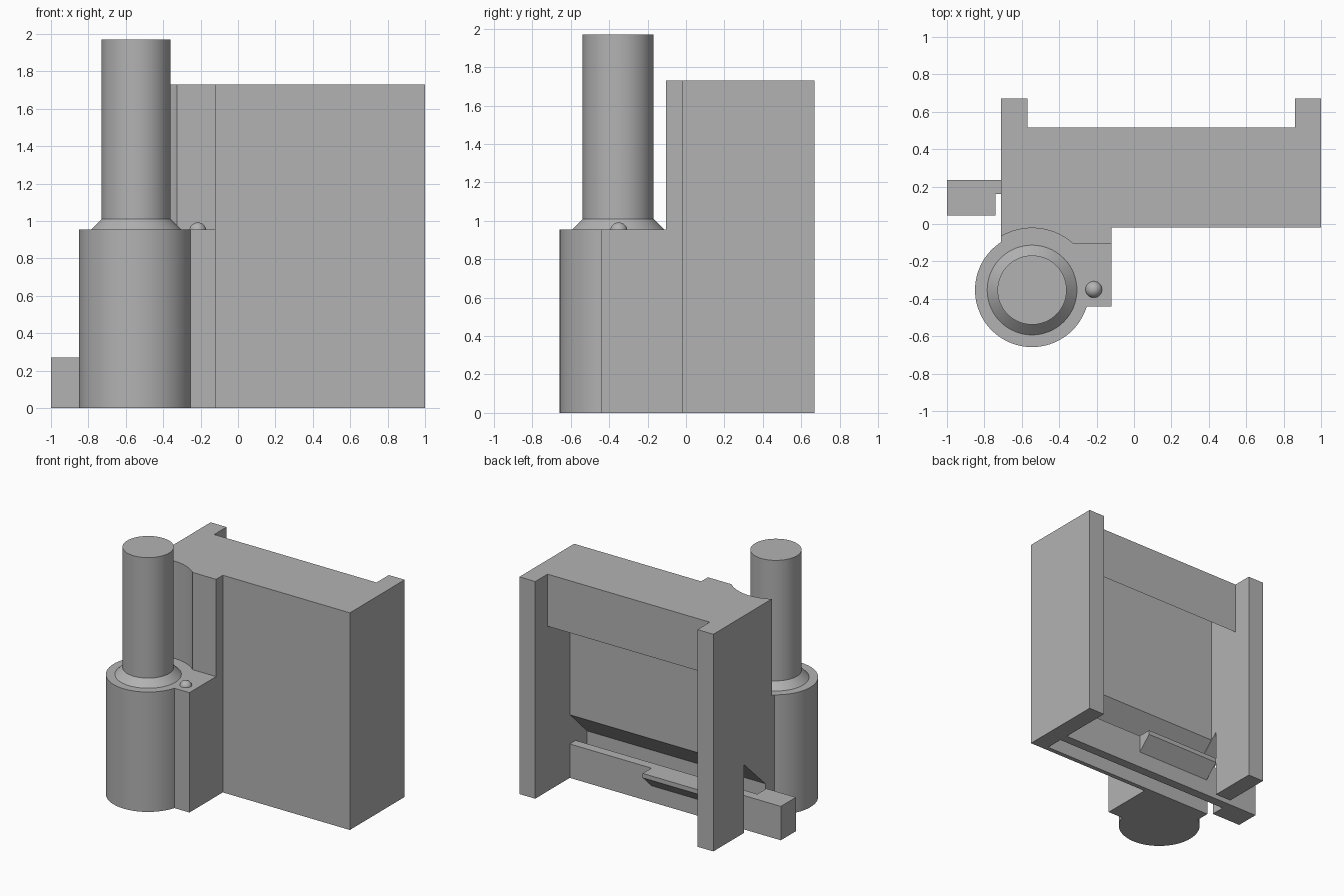
import bpy, bmesh, math
from mathutils import Vector

cube = bpy.data.objects.get("Cube")
if cube:
    bpy.data.objects.remove(cube)

grey = bpy.data.materials.new("plain_grey")
grey.use_nodes = True
colour = (0.45, 0.45, 0.45, 1)
grey.diffuse_color = colour
grey.node_tree.nodes["Principled BSDF"].inputs["Base Color"].default_value = colour

TOP, SHELF = 1.73, 0.955
AXIS = Vector((-0.545, -0.353))


def finish(name, bm):
    bmesh.ops.recalc_face_normals(bm, faces=bm.faces[:])
    mesh = bpy.data.meshes.new(name)
    bm.to_mesh(mesh)
    bm.free()
    mesh.materials.append(grey)
    obj = bpy.data.objects.new(name, mesh)
    bpy.context.collection.objects.link(obj)
    bpy.ops.object.select_all(action='DESELECT')
    bpy.context.view_layer.objects.active = obj
    obj.select_set(True)
    bpy.ops.object.shade_smooth_by_angle(angle=math.radians(25))
    return obj


def prism(name, outline, low, high, axis):
    """Extrude a YZ outline along x, or an XY outline along z."""
    bm = bmesh.new()
    place = (lambda a, b: (low, a, b)) if axis == 'x' else (lambda a, b: (a, b, low))
    face = bm.faces.new([bm.verts.new(place(a, b)) for a, b in outline])
    new = bmesh.ops.extrude_face_region(bm, geom=[face])["geom"]
    step = Vector((high - low, 0, 0)) if axis == 'x' else Vector((0, 0, high - low))
    bmesh.ops.translate(bm, vec=step, verts=[v for v in new if isinstance(v, bmesh.types.BMVert)])
    return finish(name, bm)


def box(y0, y1, z0, z1):
    return [(y0, z0), (y1, z0), (y1, z1), (y0, z1)]


def arc(radius, start, end, steps):
    angles = [math.radians(start + (end - start) * i / steps) for i in range(steps + 1)]
    return [(AXIS.x + radius * math.cos(a), AXIS.y + radius * math.sin(a)) for a in angles]


# Front panel with the sloped slot at the bottom and overhanging header on top
prism("panel_and_header",
      [(-0.02, 0), (0.016, 0), (0.016, 0.29), (0.23, 0.5), (0.23, 1.6),
       (0.515, 1.315), (0.515, TOP), (-0.02, TOP)], -0.57, 0.86, 'x')

# Side rails, the right one notched for the sliding bar
prism("left_rail", box(-0.02, 0.67, 0, TOP), 0.86, 1.0, 'x')
prism("right_rail",
      [(-0.02, 0), (0.016, 0), (0.016, 0.29), (0.285, 0.545), (0.285, 0),
       (0.67, 0), (0.67, TOP), (-0.02, TOP)], -0.71, -0.57, 'x')

# Sliding bar with end knob and catch wedge
prism("sliding_bar", box(0.16, 0.235, 0, 0.27), -0.74, 0.86, 'x')
prism("bar_knob", box(0.045, 0.235, 0, 0.27), -1.0, -0.74, 'x')
prism("bar_catch", [(0.235, 0.13), (0.345, 0.235), (0.345, 0.27), (0.235, 0.27)],
      -0.52, 0.14, 'x')

# Round housing joined to the panel
prism("housing", [(-0.71, -0.02)] + arc(0.305, 122.8, 343.4, 64)
      + [(-0.12, -0.44), (-0.12, -0.02)], 0, SHELF, 'z')

# Backing above the housing, hollowed around the post
prism("hollow_backing", [(-0.71, -0.02)] + arc(0.331, 120, 48.5, 24)
      + [(-0.12, -0.105), (-0.12, -0.02)], SHELF, TOP, 'z')

# Post with flared collar, as one turned shape
bm = bmesh.new()
profile = [(0, SHELF), (0.24, SHELF), (0.185, 1.01), (0.185, 1.97), (0, 1.97)]
verts = [bm.verts.new((AXIS.x + r, AXIS.y, z)) for r, z in profile]
edges = [bm.edges.new(pair) for pair in zip(verts, verts[1:])]
bmesh.ops.spin(bm, geom=verts + edges, cent=(AXIS.x, AXIS.y, 0), axis=(0, 0, 1),
               angle=2 * math.pi, steps=64)
bmesh.ops.remove_doubles(bm, verts=bm.verts[:], dist=0.0001)
finish("post", bm)

# Small round marker on the shelf
bm = bmesh.new()
bmesh.ops.create_uvsphere(bm, u_segments=32, v_segments=16, radius=0.045)
bmesh.ops.translate(bm, vec=(-0.215, -0.35, 0.947), verts=bm.verts[:])
finish("marker_bump", bm)
